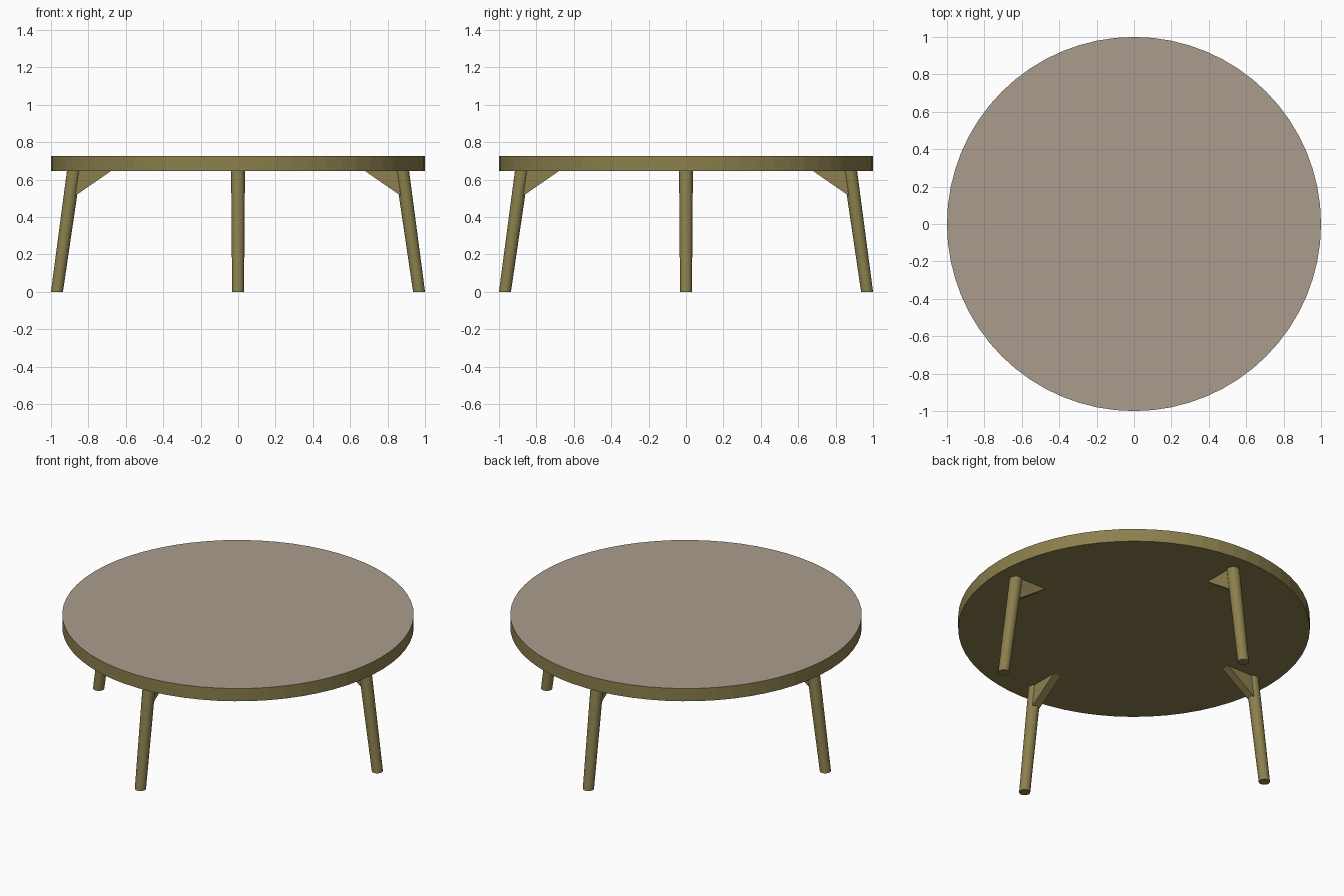
import bpy, bmesh
from math import radians
from mathutils import Vector, Matrix

if "Cube" in bpy.data.objects:
    bpy.data.objects.remove(bpy.data.objects["Cube"])

TOP_Z, UNDER_Z = 0.725, 0.645


def material(name, color):
    m = bpy.data.materials.new(name)
    m.diffuse_color = (*color, 1)
    m.use_nodes = True
    m.node_tree.nodes["Principled BSDF"].inputs["Base Color"].default_value = m.diffuse_color
    return m


wood = material("olive_wood", (0.26, 0.215, 0.075))
surface = material("taupe_surface", (0.40, 0.335, 0.265))


def finish(bm, name, mats, smooth=False):
    bmesh.ops.recalc_face_normals(bm, faces=bm.faces)
    mesh = bpy.data.meshes.new(name)
    bm.to_mesh(mesh)
    bm.free()
    obj = bpy.data.objects.new(name, mesh)
    bpy.context.collection.objects.link(obj)
    for m in mats:
        mesh.materials.append(m)
    if smooth:
        bpy.ops.object.select_all(action="DESELECT")
        obj.select_set(True)
        bpy.context.view_layer.objects.active = obj
        bpy.ops.object.shade_smooth_by_angle(angle=radians(40))
    return obj


# Round table top, with a lighter upper face
bm = bmesh.new()
bmesh.ops.create_cone(bm, cap_ends=True, segments=64, radius1=1, radius2=1,
                      depth=TOP_Z - UNDER_Z,
                      matrix=Matrix.Translation((0, 0, (TOP_Z + UNDER_Z) / 2)))
bm.normal_update()
for f in bm.faces:
    if f.normal.z > 0.9:
        f.material_index = 1
finish(bm, "table_top", [wood, surface])


# Splayed, tapered leg: a cylinder with its ends sheared outwards
def leg(name, turn):
    bm = bmesh.new()
    bmesh.ops.create_cone(bm, cap_ends=True, segments=24, radius1=0.032,
                          radius2=0.037, depth=UNDER_Z)
    for v in bm.verts:
        v.co.x += 0.968 if v.co.z < 0 else 0.878
        v.co.z += UNDER_Z / 2
    bm.transform(turn)
    finish(bm, name, [wood], smooth=True)


# Triangular brace between leg and table top
def brace(name, turn):
    bm = bmesh.new()
    profile = [(0.68, UNDER_Z), (0.88, UNDER_Z), (0.89, 0.50)]
    face = bm.faces.new([bm.verts.new((x, -0.025, z)) for x, z in profile])
    ext = bmesh.ops.extrude_face_region(bm, geom=[face])
    verts = [g for g in ext["geom"] if isinstance(g, bmesh.types.BMVert)]
    bmesh.ops.translate(bm, verts=verts, vec=Vector((0, 0.05, 0)))
    bm.transform(turn)
    finish(bm, name, [wood])


for i, side in enumerate(("right", "back", "left", "front")):
    turn = Matrix.Rotation(radians(90 * i), 4, "Z")
    leg(side + "_leg", turn)
    brace(side + "_brace", turn)
